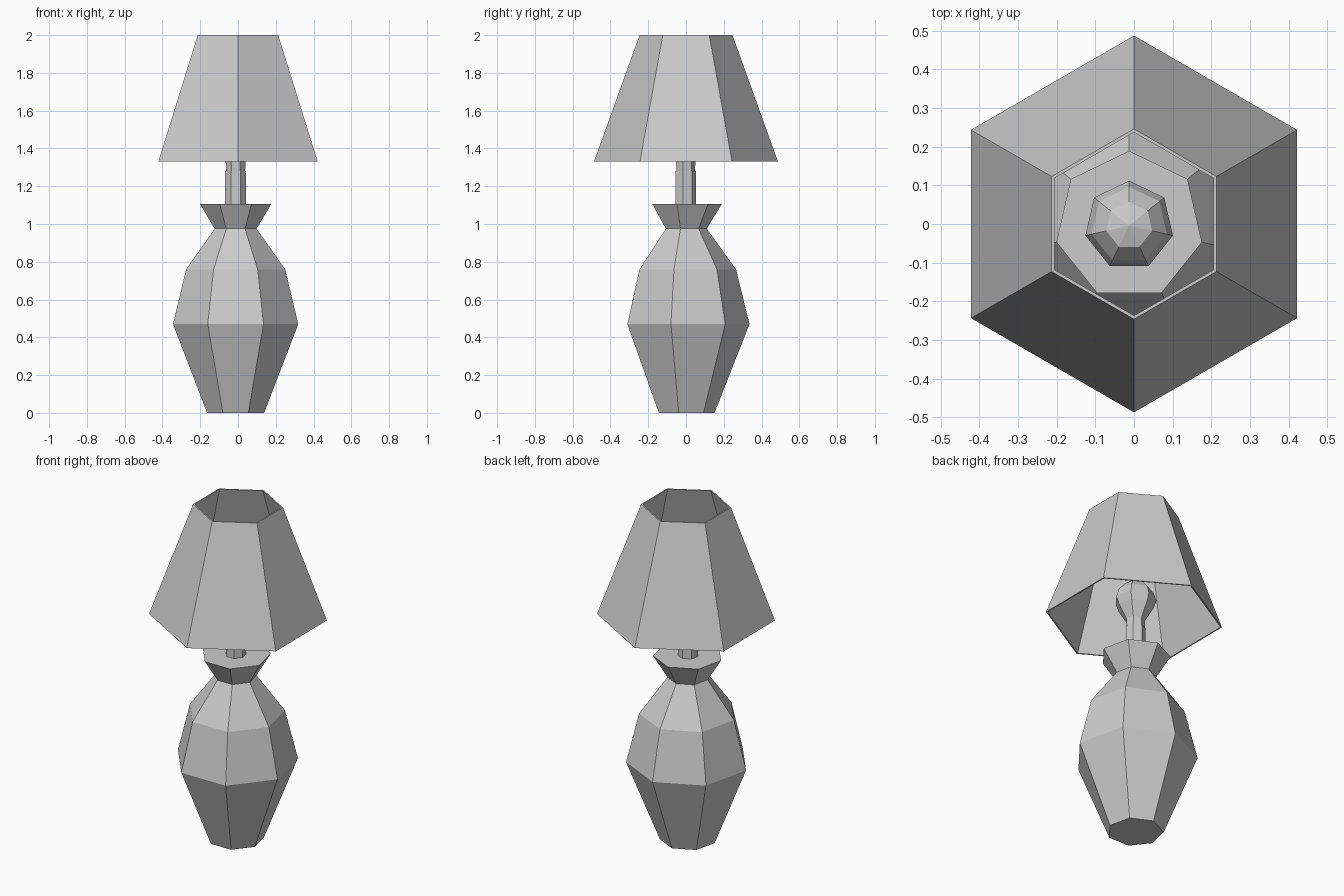
import bpy
from math import sin, cos, pi

if "Cube" in bpy.data.objects:
    bpy.data.objects.remove(bpy.data.objects["Cube"])


def lathe(name, profile, sides, center=(0, 0), closed=False):
    """Flat-faced revolve of (radius, z) points, one vertex pointing to +y.
    Open profiles are capped; closed profiles form a hollow wall."""
    verts, faces = [], []
    for r, z in profile:
        for i in range(sides):
            a = pi / 2 + 2 * pi * i / sides
            verts.append((center[0] + r * cos(a), center[1] + r * sin(a), z))
    n = len(profile)
    for k in range(n if closed else n - 1):
        lo, hi = k * sides, (k + 1) % n * sides
        for i in range(sides):
            j = (i + 1) % sides
            faces.append((lo + i, lo + j, hi + j, hi + i))
    if not closed:
        faces.append(tuple(reversed(range(sides))))
        last = (n - 1) * sides
        if profile[-1][0] > 0.03:
            faces.append(tuple(range(last, last + sides)))
        else:
            # Pointed end: collapse the last ring into a single tip
            del verts[last:]
            tip = len(verts)
            verts.append((center[0], center[1], profile[-1][1]))
            faces = [f for f in faces if max(f) < last]
            prev = last - sides
            faces += [(prev + i, prev + (i + 1) % sides, tip) for i in range(sides)]
    mesh = bpy.data.meshes.new(name)
    mesh.from_pydata(verts, [], faces)
    mesh.update()
    obj = bpy.data.objects.new(name, mesh)
    bpy.context.collection.objects.link(obj)
    return obj


AXIS = (-0.0125, -0.004)

# Seven-sided vase body with flared collar
lathe("lamp_body", [(0.155, 0), (0.34, 0.47), (0.269, 0.76),
                    (0.114, 0.975), (0.193, 1.105)], 7, AXIS)

# Bulb socket
lathe("bulb_socket", [(0.057, 1.10), (0.057, 1.28)], 7, AXIS)

# Light bulb
lathe("light_bulb", [(0.051, 1.27), (0.054, 1.33), (0.10, 1.41), (0.116, 1.455),
                     (0.10, 1.505), (0.061, 1.55), (0, 1.567)], 7, AXIS)

# Hexagonal open shade with a thin wall
lathe("lamp_shade", [(0.487, 1.33), (0.246, 2.0), (0.237, 2.0), (0.478, 1.33)],
      6, closed=True)
